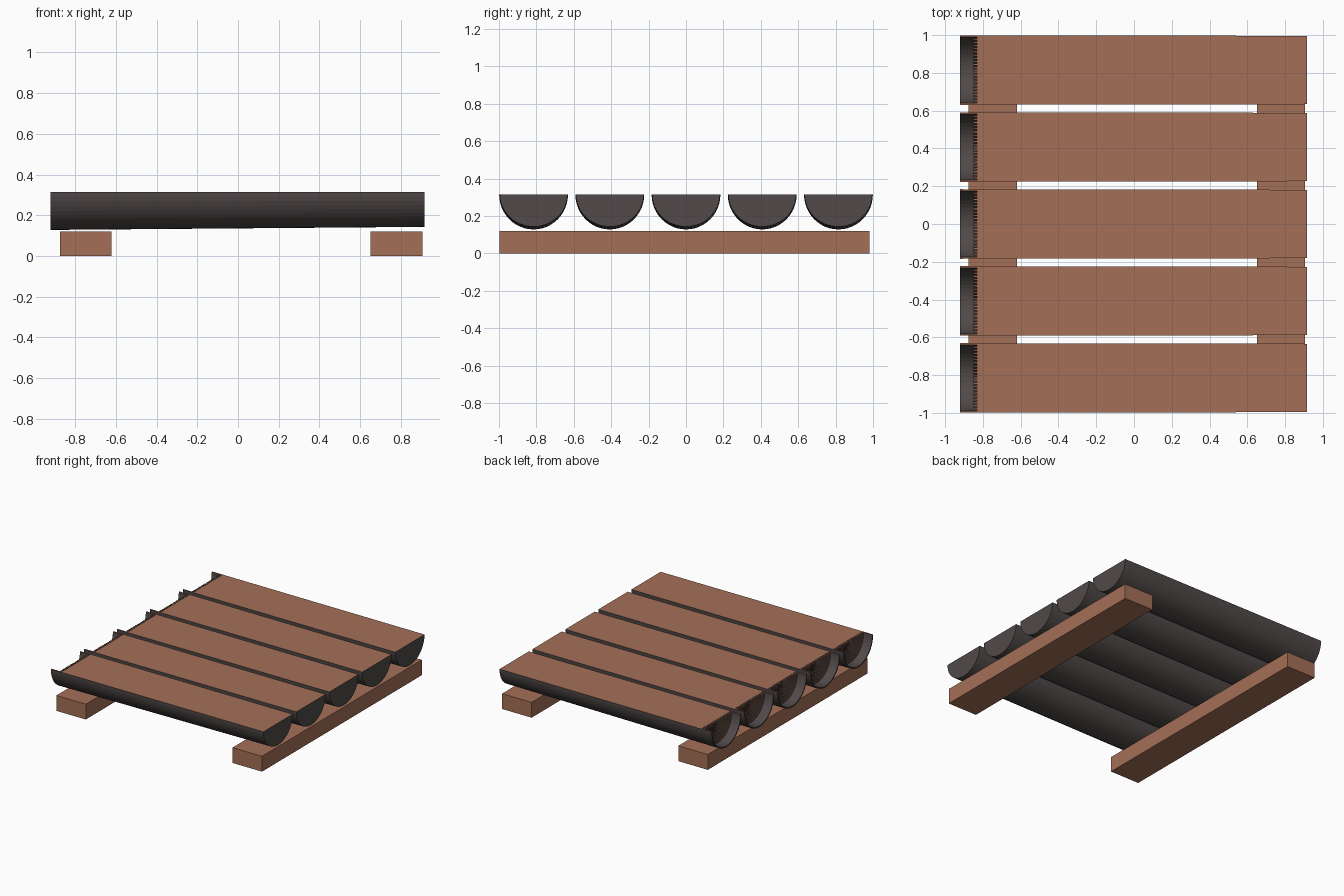
import bpy, bmesh, math

if "Cube" in bpy.data.objects:
    bpy.data.objects.remove(bpy.data.objects["Cube"])

TOP = 0.315      # height of the flat sawn face
SEG = 24         # facets round each half log


def material(name, rgb):
    m = bpy.data.materials.new(name)
    m.diffuse_color = (*rgb, 1)
    m.use_nodes = True
    m.node_tree.nodes["Principled BSDF"].inputs["Base Color"].default_value = m.diffuse_color
    return m


WOOD = material("brown wood", (0.37, 0.16, 0.095))
BARK = material("dark bark", (0.082, 0.067, 0.067))


def finish(bm, name, mats):
    bmesh.ops.recalc_face_normals(bm, faces=bm.faces)
    me = bpy.data.meshes.new(name)
    bm.to_mesh(me)
    bm.free()
    for m in mats:
        me.materials.append(m)
    ob = bpy.data.objects.new(name, me)
    bpy.context.collection.objects.link(ob)
    return ob


def beam(name, x0, x1):
    bm = bmesh.new()
    bmesh.ops.create_cube(bm, size=1)
    for v in bm.verts:
        v.co = ((x0 + x1) / 2 + v.co.x * (x1 - x0),
                -0.008 + v.co.y * 1.976, 0.06 + v.co.z * 0.12)
    return finish(bm, name, [WOOD])


def half_log(name, yc):
    # lathe profile (x, radius factor): right cap, bark, recessed ringed end
    prof = [(0.917, 0), (0.917, 1), (-0.92, 1), (-0.92, 0.95), (-0.83, 0.95)]
    f, n = 0.91, 10
    step = f / (2 * n)
    fronts = set()
    for i in range(n):
        prof += [(-0.83, f), (-0.85, f), (-0.85, f - step)]
        fronts.add(len(prof) - 2)
        f -= step
        prof.append((-0.83, f))
        f -= step
    prof.append((-0.83, 0))

    bm = bmesh.new()
    rows = []
    for x, r in prof:
        t = (x + 0.92) / 1.837
        ry, rz = 0.184 - 0.003 * t, 0.187 - 0.015 * t
        if r == 0:
            rows.append([bm.verts.new((x, yc, TOP))] * (SEG + 1))
            continue
        rows.append([bm.verts.new((x, yc - r * ry * math.cos(math.pi * k / SEG),
                                   TOP - r * rz * math.sin(math.pi * k / SEG)))
                     for k in range(SEG + 1)])
    for i in range(len(rows) - 1):
        a, b = rows[i], rows[i + 1]
        for k in range(SEG):
            vs = list(dict.fromkeys((a[k], a[k + 1], b[k + 1], b[k])))
            face = bm.faces.new(vs)
            face.material_index = 0 if i in fronts else 1
    # flat sawn top follows the profile on both sides
    outline = [r[0] for r in rows] + [r[-1] for r in rows[-2:0:-1]]
    bm.faces.new(outline).material_index = 0
    return finish(bm, name, [WOOD, BARK])


beam("left_support_beam", -0.875, -0.62)
beam("right_support_beam", 0.65, 0.905)
for i in range(5):
    half_log(f"half_log_{i + 1}", (i - 2) * 0.4075)
